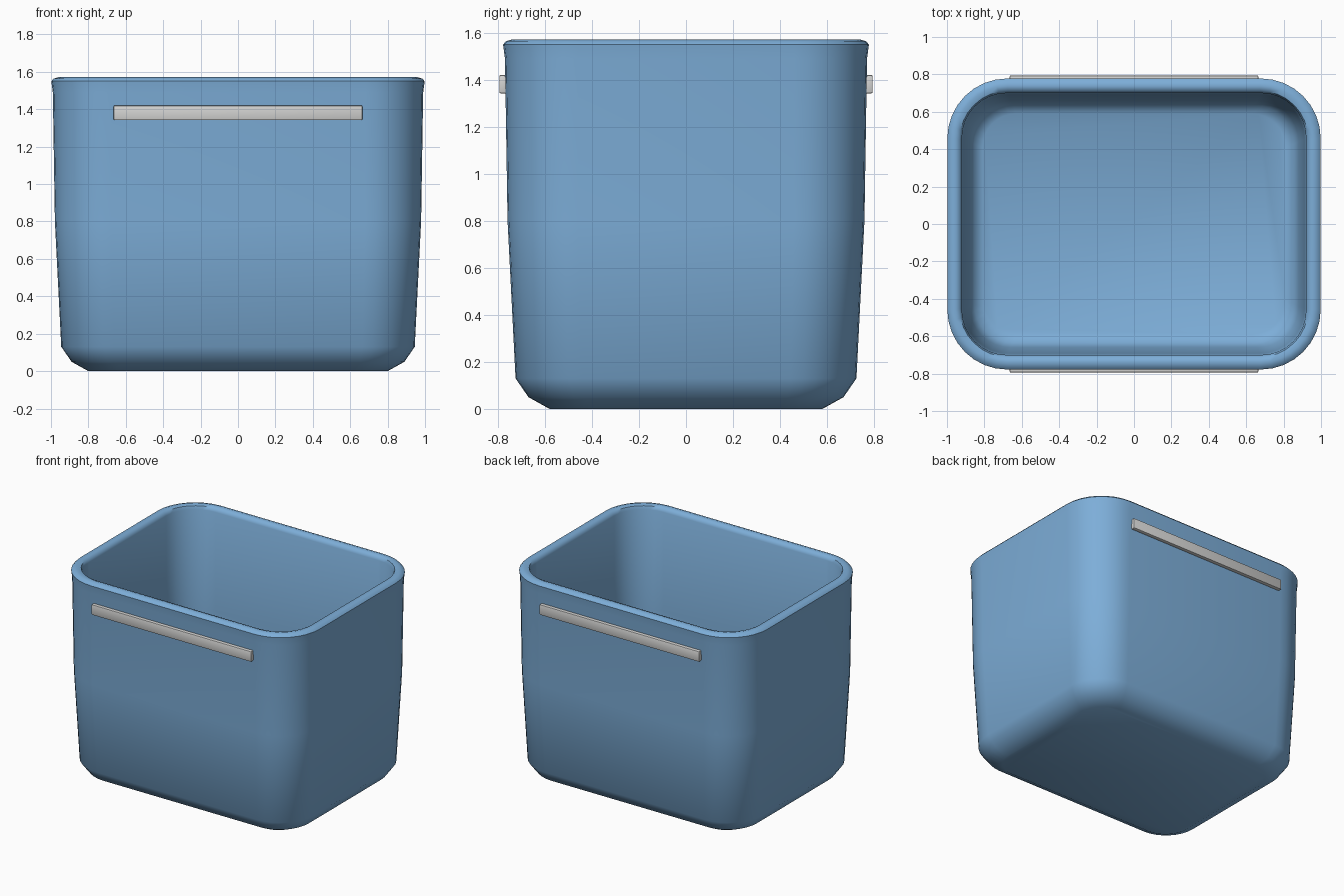
import bpy, bmesh, math

if "Cube" in bpy.data.objects:
    bpy.data.objects.remove(bpy.data.objects["Cube"])


def material(name, rgb):
    m = bpy.data.materials.new(name)
    m.diffuse_color = (*rgb, 1)
    m.use_nodes = True
    m.node_tree.nodes["Principled BSDF"].inputs["Base Color"].default_value = m.diffuse_color
    return m


blue = material("soft blue", (0.205, 0.423, 0.69))
grey = material("light grey", (0.66, 0.66, 0.65))


def add_object(name, bm, mat, angle):
    bmesh.ops.recalc_face_normals(bm, faces=bm.faces)
    mesh = bpy.data.meshes.new(name)
    bm.to_mesh(mesh)
    bm.free()
    mesh.materials.append(mat)
    ob = bpy.data.objects.new(name, mesh)
    bpy.context.collection.objects.link(ob)
    bpy.ops.object.select_all(action='DESELECT')
    ob.select_set(True)
    bpy.context.view_layer.objects.active = ob
    bpy.ops.object.shade_smooth_by_angle(angle=math.radians(angle))
    return ob


def rounded_ring(bm, hx, hy, r, z, seg=8):
    """Rounded rectangle of vertices at height z."""
    ring = []
    for k, (sx, sy) in enumerate([(1, 1), (-1, 1), (-1, -1), (1, -1)]):
        for i in range(seg + 1):
            a = math.pi / 2 * (k + i / seg)
            ring.append(bm.verts.new((sx * (hx - r) + r * math.cos(a),
                                      sy * (hy - r) + r * math.sin(a), z)))
    return ring


# Bin: one loft up the outside, over the rim and down the inside
# (half width, half depth, corner radius, height)
profile = [
    (0.80, 0.58, 0.18, 0.0),
    (0.89, 0.67, 0.24, 0.05),
    (0.945, 0.725, 0.28, 0.13),
    (0.979, 0.759, 0.30, 0.80),
    (0.99, 0.77, 0.31, 1.49),
    (0.998, 0.778, 0.32, 1.55),
    (0.985, 0.765, 0.31, 1.564),
    (0.958, 0.738, 0.28, 1.572),
    (0.932, 0.712, 0.26, 1.564),
    (0.92, 0.70, 0.24, 1.54),
    (0.912, 0.692, 0.24, 0.80),
    (0.88, 0.66, 0.22, 0.16),
    (0.855, 0.635, 0.21, 0.10),
    (0.81, 0.59, 0.18, 0.07),
]
bm = bmesh.new()
rings = [rounded_ring(bm, *p) for p in profile]
for a, b in zip(rings, rings[1:]):
    for i in range(len(a)):
        j = (i + 1) % len(a)
        bm.faces.new((a[i], a[j], b[j], b[i]))
bm.faces.new(rings[0])
bm.faces.new(rings[-1])
add_object("bin_body", bm, blue, 50)

# Grip bars on the front and back walls
for name, side in (("front_grip", -1), ("back_grip", 1)):
    bm = bmesh.new()
    bmesh.ops.create_cube(bm, size=1)
    for v in bm.verts:
        v.co = (v.co.x * 1.33, side * 0.777 + v.co.y * 0.034, 1.381 + v.co.z * 0.078)
    bmesh.ops.bevel(bm, geom=bm.edges[:], offset=0.006, segments=2,
                    profile=0.5, affect='EDGES')
    add_object(name, bm, grey, 40)
